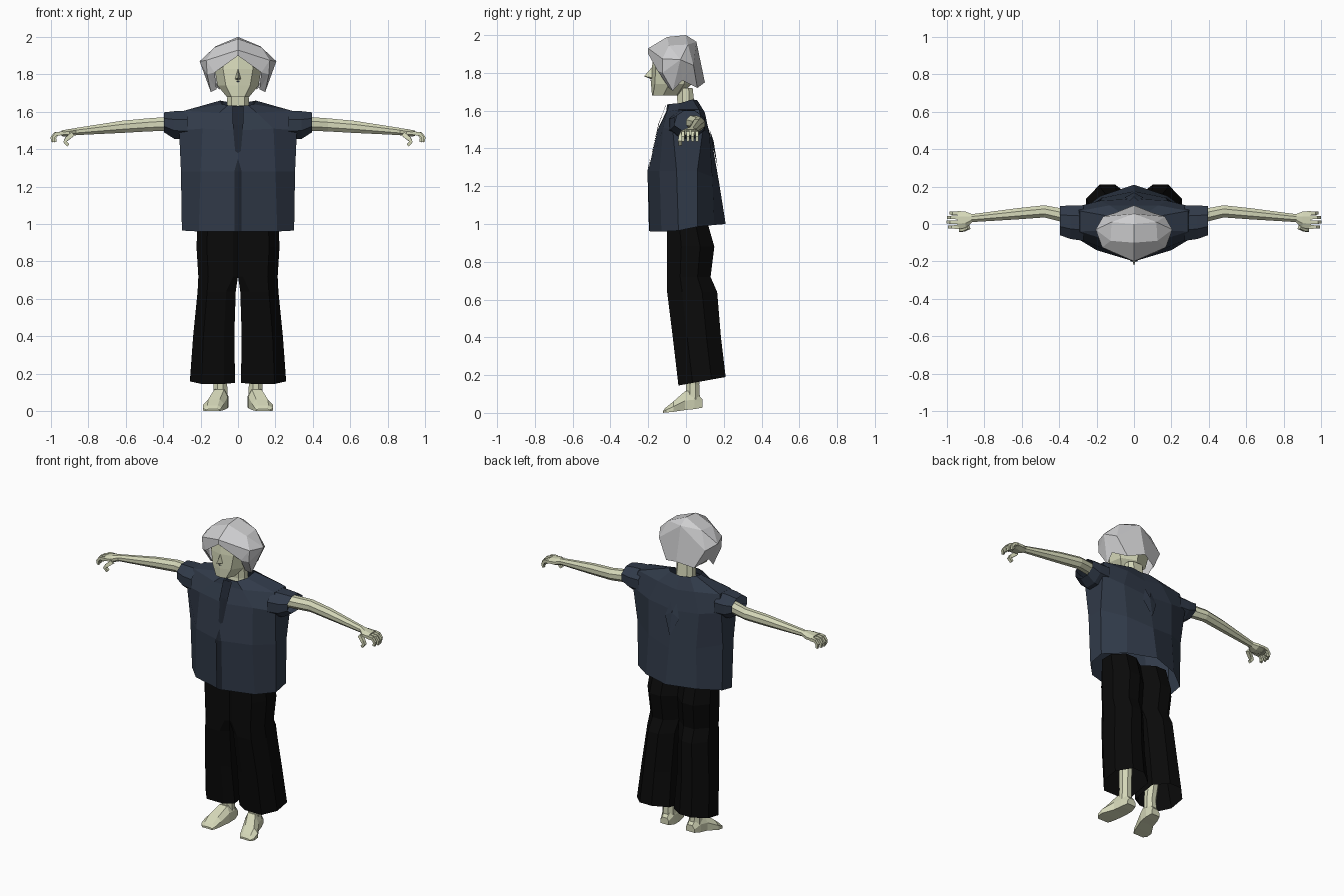
import bpy, bmesh
from mathutils import Vector


def material(name, rgb):
    m = bpy.data.materials.new(name)
    m.diffuse_color = (*rgb, 1)
    return m


SKIN = material("pale skin", (0.66, 0.68, 0.48))
HAIR = material("silver hair", (0.62, 0.62, 0.63))
NAVY = material("navy cloth", (0.030, 0.042, 0.066))
DARK = material("dark navy trim", (0.014, 0.019, 0.030))
BLACK = material("black cloth", (0.003, 0.003, 0.003))


def mesh(name, verts, faces, mat, mirror=True):
    """Flat shaded mesh, mirrored over x unless told otherwise."""
    bm = bmesh.new()
    vs = [bm.verts.new(v) for v in verts]
    for f in faces:
        bm.faces.new([vs[i] for i in f])
    bmesh.ops.recalc_face_normals(bm, faces=bm.faces)
    me = bpy.data.meshes.new(name)
    bm.to_mesh(me)
    bm.free()
    me.materials.append(mat)
    ob = bpy.data.objects.new(name, me)
    bpy.context.collection.objects.link(ob)
    if mirror:
        mod = ob.modifiers.new("mirror", 'MIRROR')
        mod.merge_threshold = 0.0005
    return ob


def loft(name, rings, mat, closed=True, caps=(False, False)):
    """Skin a list of rings; open rings are half sections to be mirrored."""
    n = len(rings[0])
    verts = [p for r in rings for p in r]
    faces = [(k * n + i, k * n + (i + 1) % n, (k + 1) * n + (i + 1) % n, (k + 1) * n + i)
             for k in range(len(rings) - 1) for i in range(n if closed else n - 1)]
    if caps[0]:
        faces.append(tuple(range(n)))
    if caps[1]:
        faces.append(tuple(range(len(verts) - n, len(verts))))
    return mesh(name, verts, faces, mat)


def cut_box(a0, a1, b0, b1, c=0.3):
    """Eight-sided section with chamfered corners."""
    da, db = (a1 - a0) * c, (b1 - b0) * c
    return [(a0 + da, b0), (a1 - da, b0), (a1, b0 + db), (a1, b1 - db),
            (a1 - da, b1), (a0 + da, b1), (a0, b1 - db), (a0, b0 + db)]


def along_x(rows, c=0.3):
    return [[(x, a, b) for a, b in cut_box(*r, c)] for x, *r in rows]


def finger(name, pts, r):
    """Four-sided tapering finger through the given points."""
    rings = []
    for i, p in enumerate(pts):
        d = (Vector(pts[min(i + 1, len(pts) - 1)]) - Vector(pts[max(i - 1, 0)])).normalized()
        u = d.cross(Vector((0, 1, 0))).normalized()
        w = d.cross(u)
        s = r * (1 - 0.3 * i / (len(pts) - 1))
        rings.append([tuple(Vector(p) + u * s * a + w * s * b)
                      for a, b in ((1, 1), (1, -1), (-1, -1), (-1, 1))])
    loft(name, rings, SKIN, caps=(True, True))


# Head: half sections from chin to skull
head = [
    (1.68, [(0, -.18), (.035, -.175), (.06, -.12), (.05, -.05), (0, -.03)]),
    (1.74, [(0, -.185), (.065, -.165), (.11, -.09), (.095, -.01), (0, .03)]),
    (1.83, [(0, -.18), (.08, -.16), (.125, -.09), (.115, .0), (0, .05)]),
    (1.91, [(0, -.17), (.07, -.15), (.11, -.08), (.09, .0), (0, .04)]),
]
loft("head", [[(x, y, z) for x, y in r] for z, r in head], SKIN, closed=False, caps=(True, True))
mesh("nose", [(0, -.18, 1.83), (.016, -.178, 1.775), (0, -.222, 1.782), (0, -.18, 1.765)],
     [(0, 1, 2), (1, 3, 2)], SKIN)
mesh("mouth", [(0, -.187, 1.765), (.012, -.184, 1.762), (0, -.187, 1.757)], [(0, 1, 2)], DARK)
neck = [(1.58, .065, -.055, .05), (1.63, .06, -.045, .045), (1.72, .055, -.05, .035)]
loft("neck", [[(0, y0, z), (w * .6, y0, z), (w, y0 * .4, z), (w, y1 * .4, z), (w * .6, y1, z), (0, y1, z)]
              for z, w, y0, y1 in neck], SKIN, closed=False)

# Hair: faceted cap with a peaked fringe, side locks and flared back panels
hair_v = [(0, -.20, 1.90), (0, -.20, 1.93), (0, -.10, 1.99), (0, 0, 2.0), (0, .055, 1.965), (0, .10, 1.75),
          (.125, -.15, 1.81), (.17, -.125, 1.875), (.125, -.09, 1.945), (.12, .01, 1.95),
          (.205, -.03, 1.87), (.165, .04, 1.84), (.10, .06, 1.72), (.15, -.02, 1.76),
          (.145, -.07, 1.705), (.165, -.125, 1.80), (.115, -.09, 1.72)]
hair_f = [(0, 6, 7, 1), (1, 7, 8, 2), (2, 8, 9, 3), (3, 9, 4), (4, 9, 11), (4, 11, 12, 5),
          (7, 10, 8), (8, 10, 9), (9, 10, 11), (10, 13, 11), (11, 13, 12), (6, 15, 7),
          (7, 15, 10), (10, 15, 14), (10, 14, 13), (6, 16, 15), (15, 16, 14)]
mesh("hair", hair_v, hair_f, HAIR)

# Shirt body: half sections from hem to collar
shirt = [
    [(0, -.19, .96), (.21, -.13, .96), (.30, -.04, .965), (.30, .06, .985), (.18, .15, .995), (0, .21, 1.0)],
    [(0, -.20, 1.28), (.20, -.14, 1.28), (.305, -.05, 1.28), (.305, .06, 1.28), (.17, .14, 1.25), (0, .175, 1.22)],
    [(0, -.15, 1.50), (.19, -.12, 1.51), (.315, -.07, 1.50), (.315, .09, 1.50), (.18, .125, 1.47), (0, .135, 1.45)],
    [(0, -.105, 1.595), (.10, -.10, 1.595), (.29, -.04, 1.605), (.29, .07, 1.605), (.13, .10, 1.59), (0, .10, 1.57)],
    [(0, -.10, 1.632), (.055, -.09, 1.635), (.085, -.03, 1.64), (.095, .035, 1.66), (.07, .06, 1.655), (0, .065, 1.645)],
]
loft("shirt", shirt, NAVY, closed=False)
mesh("collar_lining", [(0, -.09, 1.61), (.055, -.08, 1.61), (.085, -.03, 1.61), (.09, .035, 1.61), (0, .06, 1.61)],
     [(0, 1, 2, 3, 4)], DARK)
loft("sleeve", along_x([(.27, -.09, .10, 1.45, 1.605), (.34, -.08, .10, 1.455, 1.603),
                        (.395, -.06, .095, 1.49, 1.597)]), NAVY)

# Front placket, throat tie and back pleat as thin plates
mesh("placket", [(0, -.196, .962), (.02, -.190, .962), (.02, -.199, 1.28), (0, -.204, 1.28), (0, -.190, 1.35)],
     [(0, 1, 2, 3), (3, 2, 4)], DARK)
mesh("throat_tie", [(0, -.180, 1.38), (.015, -.176, 1.39), (.028, -.146, 1.53), (.03, -.106, 1.63),
                    (0, -.108, 1.63), (0, -.143, 1.53)], [(0, 1, 2, 5), (5, 2, 3, 4)], DARK)
mesh("back_pleat", [(0, .168, 1.30), (.05, .142, 1.41), (.02, .125, 1.50), (0, .146, 1.44)],
     [(0, 1, 3), (3, 1, 2)], NAVY)

# Arms and palms
loft("arm", along_x([(.34, .0, .075, 1.50, 1.575), (.48, .035, .10, 1.495, 1.565),
                     (.62, .025, .085, 1.487, 1.552), (.87, .01, .052, 1.475, 1.513)]),
     SKIN, caps=(True, True))
loft("palm", along_x([(.865, .01, .052, 1.475, 1.513), (.90, -.022, .066, 1.465, 1.508),
                      (.945, -.025, .07, 1.47, 1.50)]), SKIN, caps=(True, True))

# Curled fingers and thumb
for i, (y, reach) in enumerate(((-.016, .988), (.010, .995), (.035, .992), (.058, .98))):
    finger(f"finger_{i + 1}", [(.935, y, 1.485), (reach - .015, y, 1.482), (reach, y, 1.462),
                               (reach - .004, y, 1.438)], .010)
finger("thumb", [(.885, -.015, 1.48), (.915, -.03, 1.455), (.925, -.032, 1.44), (.908, -.03, 1.42)], .012)


# Trousers: one wide leg, mirrored; the inner side meets the centre above the crotch
def leg_ring(z, x0, x1, y0, y1, back_lift=0):
    w, d, inner = x1 - x0, y1 - y0, .12 if x0 == 0 else .25
    pts = [(x0 + w * inner, y0), (x1 - w * .25, y0), (x1, y0 + d * .3), (x1, y1 - d * .3),
           (x1 - w * .3, y1), (x0 + w * .35, y1), (x0, y1 - d * .25), (x0, y0 + d * inner * .5)]
    return [(x, y, z + back_lift * (y - y0) / d) for x, y in pts]


loft("trouser_leg", [leg_ring(1.02, 0, .215, -.10, .11), leg_ring(.88, 0, .222, -.10, .15),
                     leg_ring(.72, 0, .212, -.10, .13), leg_ring(.64, .012, .216, -.10, .165),
                     leg_ring(.40, .020, .24, -.07, .185), leg_ring(.145, .016, .256, -.04, .21, .045)],
     BLACK, caps=(True, False))

# Bare ankles and wedge feet
loft("ankle", [[(x, y, z) for x, y in cut_box(*b)]
               for z, b in ((.05, (.055, .135, .0, .075)), (.15, (.058, .13, .0, .07)), (.40, (.07, .15, .01, .10)))],
     SKIN, caps=(True, True))
foot = [(.088, .062, .122, .028, .07), (.045, .052, .138, .02, .12), (-.005, .056, .15, .015, .115),
        (-.065, .075, .188, .006, .062), (-.105, .088, .188, .002, .03), (-.122, .10, .17, .0, .012)]
loft("foot", [[(x0, y, z0), (x1, y, z0), (x1, y, z0 + (z1 - z0) * .5), (x1 - (x1 - x0) * .25, y, z1),
               (x0 + (x1 - x0) * .2, y, z1), (x0, y, z0 + (z1 - z0) * .6)]
              for y, x0, x1, z0, z1 in foot], SKIN, caps=(True, True))
